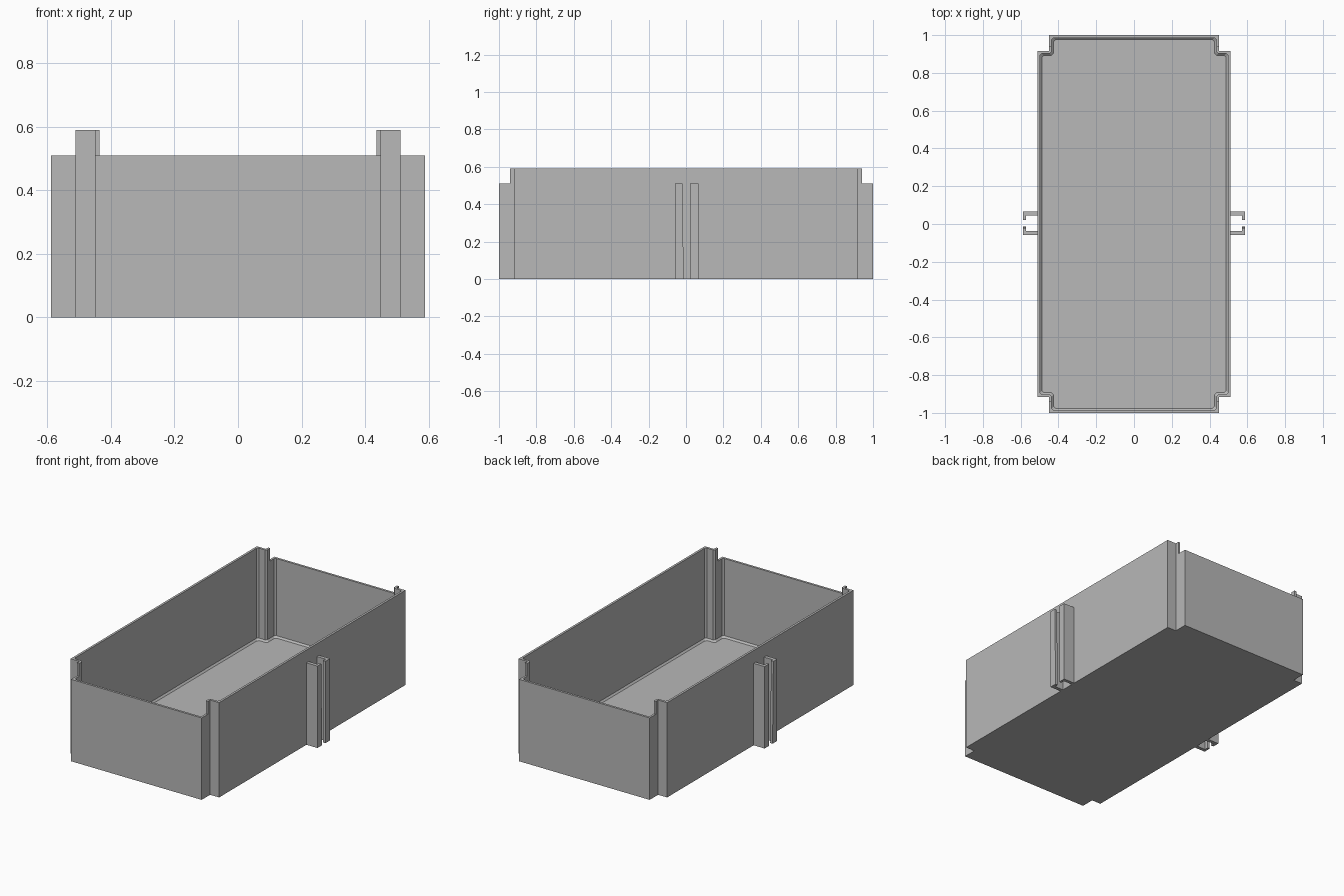
import bpy
import bmesh
from mathutils import Vector

cube = bpy.data.objects.get("Cube")
if cube:
    bpy.data.objects.remove(cube, do_unlink=True)

grey = bpy.data.materials.new("plain grey")
grey.use_nodes = True
grey.diffuse_color = (0.48, 0.48, 0.48, 1)
grey.node_tree.nodes["Principled BSDF"].inputs["Base Color"].default_value = (0.48, 0.48, 0.48, 1)

HALF_X, HALF_Y = 0.512, 1.0
NOTCH_X, NOTCH_Y = 0.45, 0.917
RIM, END_RIM = 0.59, 0.51
WALL = 0.014


def outline(inset, chamfer=0):
    """Rectangle with notched corners, moved inwards, corners optionally cut."""
    x0, x1 = HALF_X - inset, NOTCH_X - inset
    y0, y1 = HALF_Y - inset, NOTCH_Y - inset
    corner = [(x0, y1), (x1, y1), (x1, y0)]
    pts = []
    for sx, sy in ((1, 1), (-1, 1), (-1, -1), (1, -1)):
        part = [Vector((sx * x, sy * y)) for x, y in corner]
        pts += part if sx * sy > 0 else part[::-1]
    if not chamfer:
        return pts
    cut = []
    for i, p in enumerate(pts):
        for q in (pts[i - 1], pts[(i + 1) % len(pts)]):
            cut.append(p + (q - p).normalized() * chamfer)
    return cut


def loft(name, levels):
    """Closed solid through rings of points, given as (z, ring)."""
    bm = bmesh.new()
    rings = [[bm.verts.new((p[0], p[1], z)) for p in ring] for z, ring in levels]
    n = len(rings[0])
    for low, high in zip(rings, rings[1:]):
        for i in range(n):
            j = (i + 1) % n
            bm.faces.new((low[i], low[j], high[j], high[i]))
    bm.faces.new(rings[0][::-1])
    bm.faces.new(rings[-1])
    bmesh.ops.recalc_face_normals(bm, faces=bm.faces)
    mesh = bpy.data.meshes.new(name)
    bm.to_mesh(mesh)
    bm.free()
    mesh.materials.append(grey)
    obj = bpy.data.objects.new(name, mesh)
    bpy.context.collection.objects.link(obj)
    return obj


def subtract(obj, cutter):
    mod = obj.modifiers.new("cut", 'BOOLEAN')
    mod.operation = 'DIFFERENCE'
    mod.solver = 'EXACT'
    mod.object = cutter
    cutter.hide_render = True
    bpy.context.view_layer.objects.active = obj
    bpy.ops.object.modifier_apply(modifier=mod.name)
    bpy.data.objects.remove(cutter, do_unlink=True)


# Open tray with a small bevel where the walls meet the floor
tray = loft("tray", [(0, outline(0)), (RIM, outline(0))])
inner = outline(WALL, 0.01)
subtract(tray, loft("cavity", [(0.02, outline(WALL + 0.01, 0.01)), (0.03, inner), (0.7, inner)]))

# Lower end walls
for s in (-1, 1):
    block = [(x, s * y) for x, y in ((-0.7, 0.94), (0.7, 0.94), (0.7, 1.1), (-0.7, 1.1))]
    subtract(tray, loft("end_cutter", [(END_RIM, block), (0.7, block)]))


# Hooked rails in the middle of both long sides
def hook(side, arm_in, arm_out, tip):
    return [(side * x, y) for x, y in (
        (0.505, arm_in), (0.572, arm_in), (0.572, tip),
        (0.588, tip), (0.588, arm_out), (0.505, arm_out))]


for side, label in ((1, "left"), (-1, "right")):
    back = hook(side, 0.045, 0.066, 0.021)
    loft(label + "_back_rail", [(0, back), (END_RIM, back)])
    loft(label + "_front_rail", [(0, hook(side, -0.036, -0.058, -0.012)),
                                 (END_RIM, hook(side, -0.036, -0.058, -0.02))])
